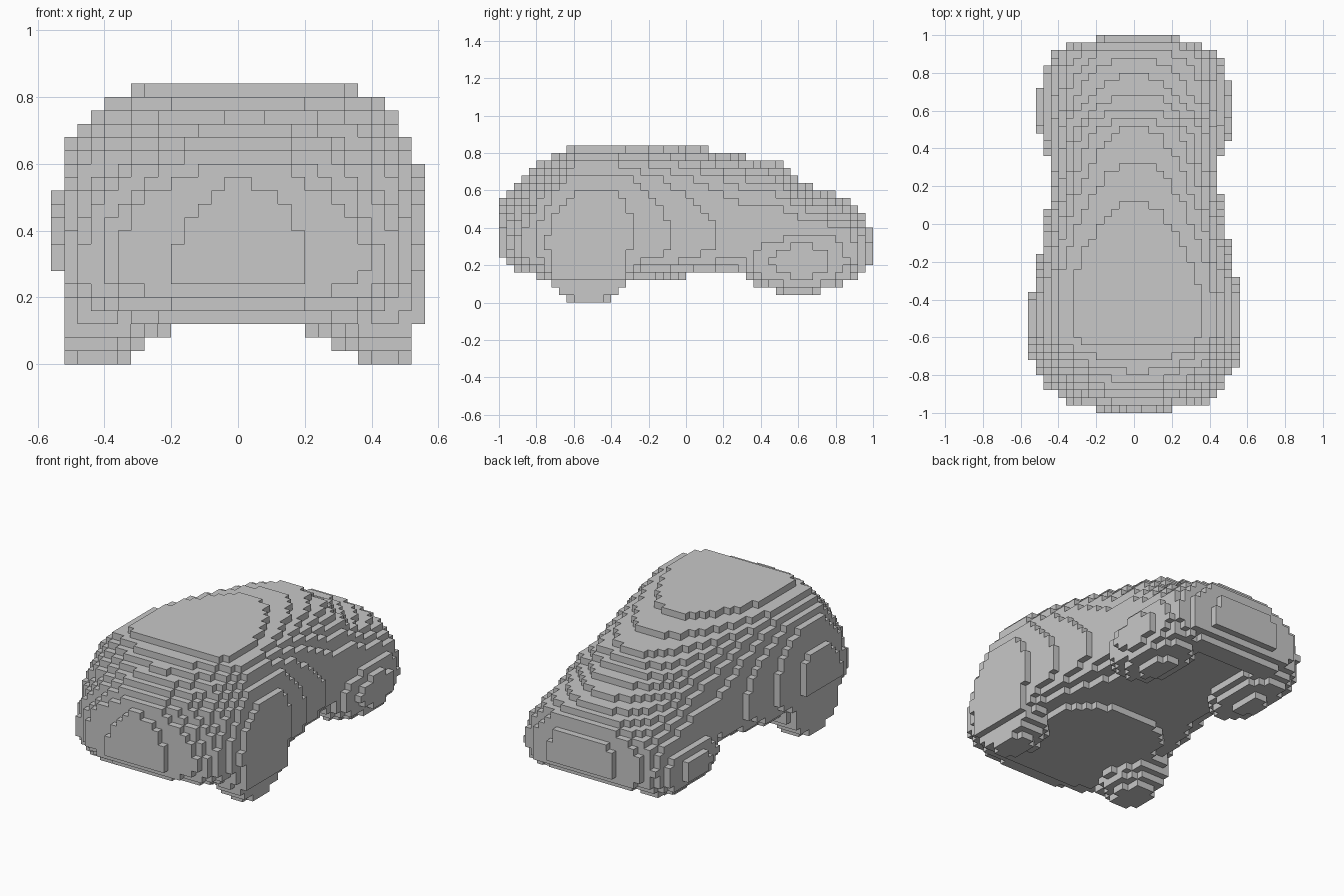
import bpy
import bmesh

if "Cube" in bpy.data.objects:
    bpy.data.objects.remove(bpy.data.objects["Cube"])

CELL = 0.04
NX, NY, NZ = 28, 50, 21

# Body stations along y: position, half width, top, bottom, roundness of the upper part
STATIONS = [
    (-1.00, 0.11, 0.51, 0.23, 1.6),
    (-0.94, 0.38, 0.62, 0.20, 1.6),
    (-0.86, 0.47, 0.69, 0.15, 1.9),
    (-0.72, 0.545, 0.78, 0.12, 2.5),
    (-0.60, 0.552, 0.86, 0.12, 3.15),
    (-0.36, 0.55, 0.86, 0.12, 3.15),
    (-0.16, 0.505, 0.85, 0.12, 3.0),
    (0.08, 0.465, 0.826, 0.15, 2.6),
    (0.30, 0.435, 0.786, 0.16, 2.4),
    (0.50, 0.45, 0.747, 0.16, 2.1),
    (0.60, 0.46, 0.67, 0.16, 1.9),
    (0.72, 0.47, 0.61, 0.15, 1.9),
    (0.84, 0.46, 0.56, 0.13, 2.1),
    (0.93, 0.41, 0.51, 0.13, 2.3),
    (1.00, 0.15, 0.38, 0.20, 3.0),
]

# Wheel bulges: centre, then radii
WHEELS = [
    ((0.43, -0.52, 0.20), (0.19, 0.24, 0.205)),
    ((0.33, 0.61, 0.22), (0.19, 0.33, 0.17)),
]


def station(y):
    for a, b in zip(STATIONS, STATIONS[1:]):
        if y <= b[0]:
            t = (y - a[0]) / (b[0] - a[0])
            return [p + (q - p) * t for p, q in zip(a[1:], b[1:])]
    return STATIONS[-1][1:]


def inside(x, y, z):
    x = abs(x - 0.006)
    width, top, bottom, power = station(y)
    # rounded body section, fullest a third of the way up
    mid = bottom + 0.3 * (top - bottom)
    height = top - mid
    if z < mid:
        height, power = mid - bottom, 3.2
    if (x / width) ** power + (abs(z - mid) / height) ** power <= 1:
        return True
    # wheels, with a nearly flat outer side
    if x > 0.525 + 0.08 * z:
        return False
    return any(sum(((p - c) / r) ** 2 for p, c, r in zip((x, y, z), centre, radii)) <= 1
               for centre, radii in WHEELS)


def corner(i, j, k):
    return ((i - NX / 2) * CELL, (j - NY / 2) * CELL, k * CELL)


# Fill the block grid
blocks = {(i, j, k)
          for i in range(NX) for j in range(NY) for k in range(NZ)
          if inside(*corner(i + 0.5, j + 0.5, k + 0.5))}

# Skin the outside of the blocks with square faces
bm = bmesh.new()
verts = {}


def vert(key):
    if key not in verts:
        verts[key] = bm.verts.new(corner(*key))
    return verts[key]


for block in blocks:
    for axis in range(3):
        u, v = (axis + 1) % 3, (axis + 2) % 3
        for side in (0, 1):
            neighbour = list(block)
            neighbour[axis] += 2 * side - 1
            if tuple(neighbour) in blocks:
                continue
            loop = []
            for du, dv in ((0, 0), (1, 0), (1, 1), (0, 1)):
                key = list(block)
                key[axis] += side
                key[u] += du
                key[v] += dv
                loop.append(vert(tuple(key)))
            bm.faces.new(loop if side else loop[::-1])

mesh = bpy.data.meshes.new("block_car_body")
bm.to_mesh(mesh)
bm.free()
body = bpy.data.objects.new("block_car_body", mesh)
bpy.context.collection.objects.link(body)

# Plain grey all over
grey = bpy.data.materials.new("plain grey")
grey.use_nodes = True
colour = (0.58, 0.58, 0.58, 1.0)
grey.diffuse_color = colour
for node in grey.node_tree.nodes:
    if node.type == "BSDF_PRINCIPLED":
        node.inputs["Base Color"].default_value = colour
mesh.materials.append(grey)
